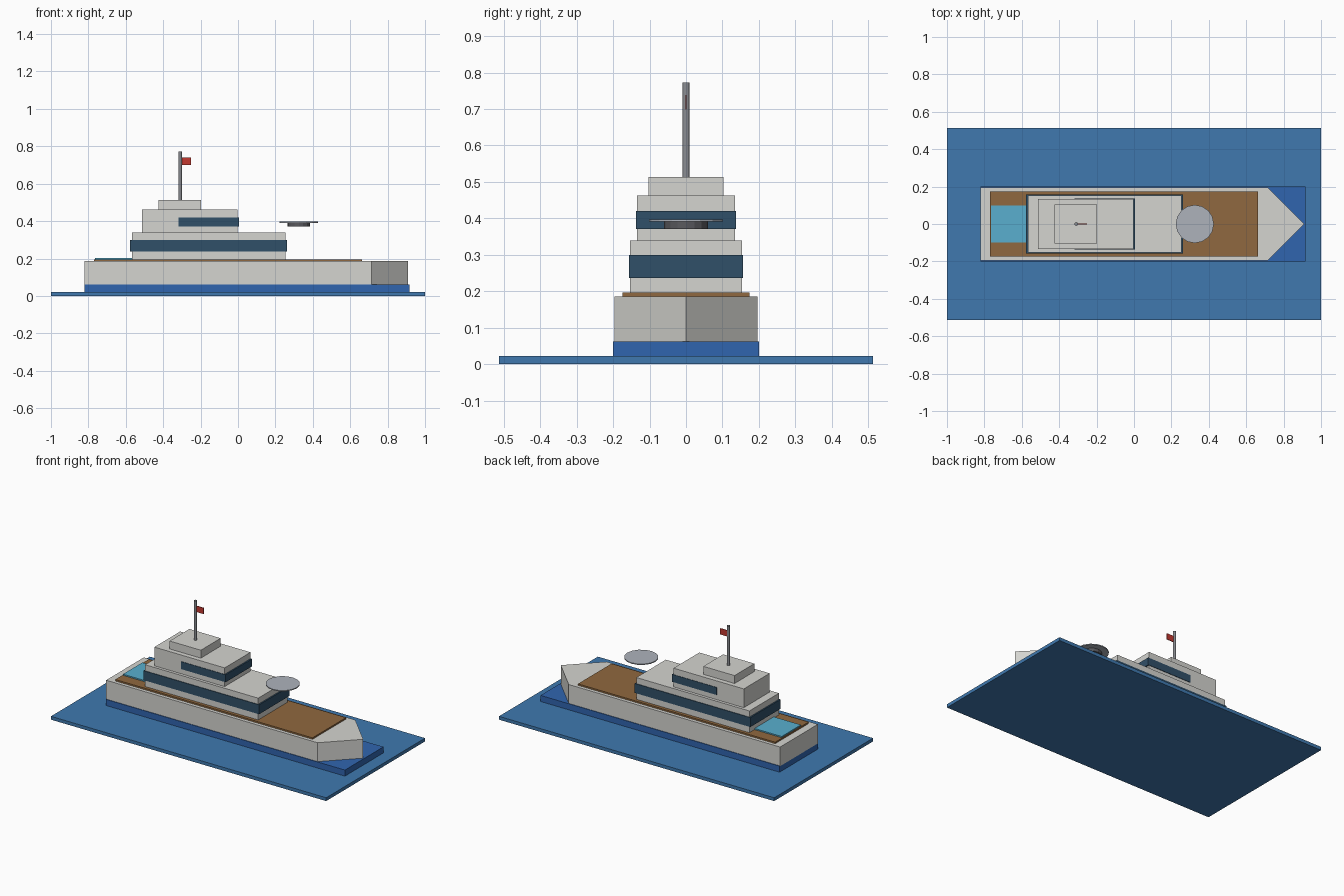
import bpy, bmesh, math

if "Cube" in bpy.data.objects:
    bpy.data.objects.remove(bpy.data.objects["Cube"])

def material(name, rgb):
    m = bpy.data.materials.new(name)
    m.diffuse_color = (*rgb, 1)
    m.use_nodes = True
    m.node_tree.nodes["Principled BSDF"].inputs["Base Color"].default_value = m.diffuse_color
    return m

BLUE = material("sea_blue", (0.05, 0.19, 0.43))
BOOT = material("boot_blue", (0.03, 0.13, 0.43))
WOOD = material("teak", (0.28, 0.14, 0.05))
POOL = material("pool_blue", (0.10, 0.43, 0.62))
GLASS = material("dark_glass", (0.03, 0.08, 0.14))
WHITE = material("off_white", (0.66, 0.66, 0.63))
PAD = material("pad_grey", (0.42, 0.45, 0.50))
DARK = material("dark_grey", (0.10, 0.10, 0.11))
METAL = material("mast_grey", (0.25, 0.26, 0.28))
RED = material("flag_red", (0.55, 0.04, 0.03))

def prism(name, outline, z0, z1, mat):
    """Extrude a flat outline from z0 up to z1."""
    bm = bmesh.new()
    face = bm.faces.new([bm.verts.new((x, y, z0)) for x, y in outline])
    ext = bmesh.ops.extrude_face_region(bm, geom=[face])
    for v in ext["geom"]:
        if isinstance(v, bmesh.types.BMVert):
            v.co.z = z1
    bmesh.ops.recalc_face_normals(bm, faces=bm.faces[:])
    me = bpy.data.meshes.new(name)
    bm.to_mesh(me)
    bm.free()
    me.materials.append(mat)
    ob = bpy.data.objects.new(name, me)
    bpy.context.collection.objects.link(ob)
    return ob

def box(name, x0, x1, half_y, z0, z1, mat):
    return prism(name, [(x0, -half_y), (x1, -half_y), (x1, half_y), (x0, half_y)], z0, z1, mat)

def disc(name, x, r, z0, z1, n, mat):
    pts = [(x + r * math.cos(2 * math.pi * i / n), r * math.sin(2 * math.pi * i / n)) for i in range(n)]
    return prism(name, pts, z0, z1, mat)

# Sea and hull
box("water", -1, 1, 0.513, 0, 0.022, BLUE)
box("waterline_band", -0.82, 0.917, 0.2, 0.022, 0.062, BOOT)
prism("hull", [(-0.821, -0.196), (0.715, -0.196), (0.91, 0), (0.715, 0.196), (-0.821, 0.196)],
      0.06, 0.186, WHITE)
box("deck", -0.77, 0.663, 0.174, 0.18, 0.196, WOOD)
box("pool", -0.765, -0.567, 0.1, 0.19, 0.204, POOL)

# Stepped superstructure with window bands
box("lower_cabin", -0.568, 0.254, 0.153, 0.19, 0.339, WHITE)
box("lower_windows", -0.577, 0.263, 0.157, 0.237, 0.299, GLASS)
box("upper_cabin", -0.514, -0.003, 0.134, 0.335, 0.462, WHITE)
box("upper_windows", -0.318, 0.006, 0.137, 0.371, 0.42, GLASS)
box("bridge_roof", -0.425, -0.198, 0.103, 0.46, 0.514, WHITE)

# Mast and flag
disc("mast", -0.309, 0.0098, 0.51, 0.772, 12, METAL)
box("flag", -0.302, -0.25, 0.002, 0.699, 0.739, RED)

# Landing pad
disc("landing_pad", 0.325, 0.102, 0.391, 0.397, 16, PAD)
disc("landing_pad_base", 0.325, 0.061, 0.371, 0.392, 16, DARK)
